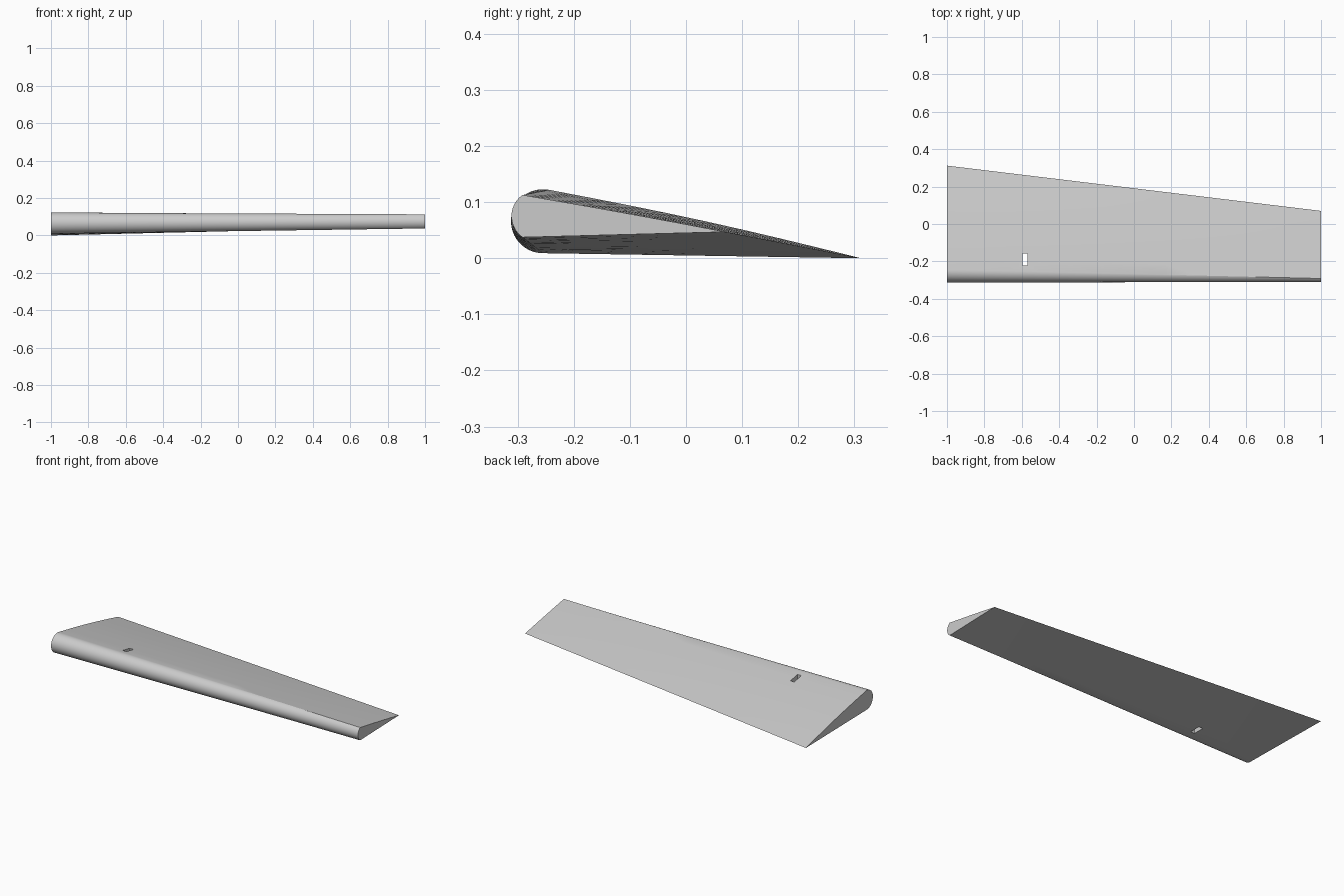
import bpy
import bmesh
from math import sin, cos, radians, pi
from mathutils import Vector

if "Cube" in bpy.data.objects:
    bpy.data.objects.remove(bpy.data.objects["Cube"], do_unlink=True)

grey = bpy.data.materials.new("light grey")
grey.use_nodes = True
grey.diffuse_color = (0.6, 0.6, 0.6, 1)
grey.node_tree.nodes["Principled BSDF"].inputs["Base Color"].default_value = grey.diffuse_color

NOSE, CHORD, STATIONS = 24, 8, 12


def section(centre, radius, start, end, tail, bulge):
    """Closed airfoil outline: round nose, flat underside, slightly arched top."""
    pts = []
    for i in range(NOSE + 1):
        a = radians(start + (end - start) * i / NOSE)
        pts.append(Vector((0, centre[0] + radius * cos(a), centre[1] + radius * sin(a))))
    top, bottom = pts[0], pts[-1]
    te = Vector((0, *tail))
    pts += [bottom.lerp(te, i / CHORD) for i in range(1, CHORD + 1)]
    for i in range(1, CHORD):
        t = i / CHORD
        pts.append(te.lerp(top, t) + Vector((0, 0, bulge * sin(pi * t))))
    return pts


def make_object(name, bm):
    bmesh.ops.recalc_face_normals(bm, faces=bm.faces)
    mesh = bpy.data.meshes.new(name)
    bm.to_mesh(mesh)
    bm.free()
    mesh.materials.append(grey)
    obj = bpy.data.objects.new(name, mesh)
    bpy.context.collection.objects.link(obj)
    return obj


# Wing: straight loft from the thick root to the thin tip
root = section((-0.255, 0.066), 0.057, 78, 270, (0.312, 0.0), 0.005)
tip = section((-0.265, 0.075), 0.046, 125, 235, (0.07, 0.047), 0.001)
bm = bmesh.new()
rings = []
for s in range(STATIONS + 1):
    t = s / STATIONS
    rings.append([bm.verts.new(a.lerp(b, t) + Vector((2 * t - 1, 0, 0)))
                  for a, b in zip(root, tip)])
for r0, r1 in zip(rings, rings[1:]):
    for i in range(len(r0)):
        j = (i + 1) % len(r0)
        bm.faces.new((r0[i], r0[j], r1[j], r1[i]))
bm.faces.new(rings[0])
bm.faces.new(rings[-1])
wing = make_object("wing_panel", bm)

# Slot passing right through the wing near the root
bm = bmesh.new()
bmesh.ops.create_cube(bm, size=1)
bmesh.ops.scale(bm, vec=(0.025, 0.066, 0.5), verts=bm.verts)
bmesh.ops.translate(bm, vec=(-0.583, -0.19, 0.06), verts=bm.verts)
cutter = make_object("slot_cutter", bm)
cutter.hide_render = True

cut = wing.modifiers.new("slot", "BOOLEAN")
cut.operation = "DIFFERENCE"
cut.solver = "EXACT"
cut.object = cutter

bpy.ops.object.select_all(action="DESELECT")
wing.select_set(True)
bpy.context.view_layer.objects.active = wing
bpy.ops.object.modifier_apply(modifier=cut.name)
bpy.data.objects.remove(cutter, do_unlink=True)
bpy.ops.object.shade_smooth_by_angle(angle=radians(20))
